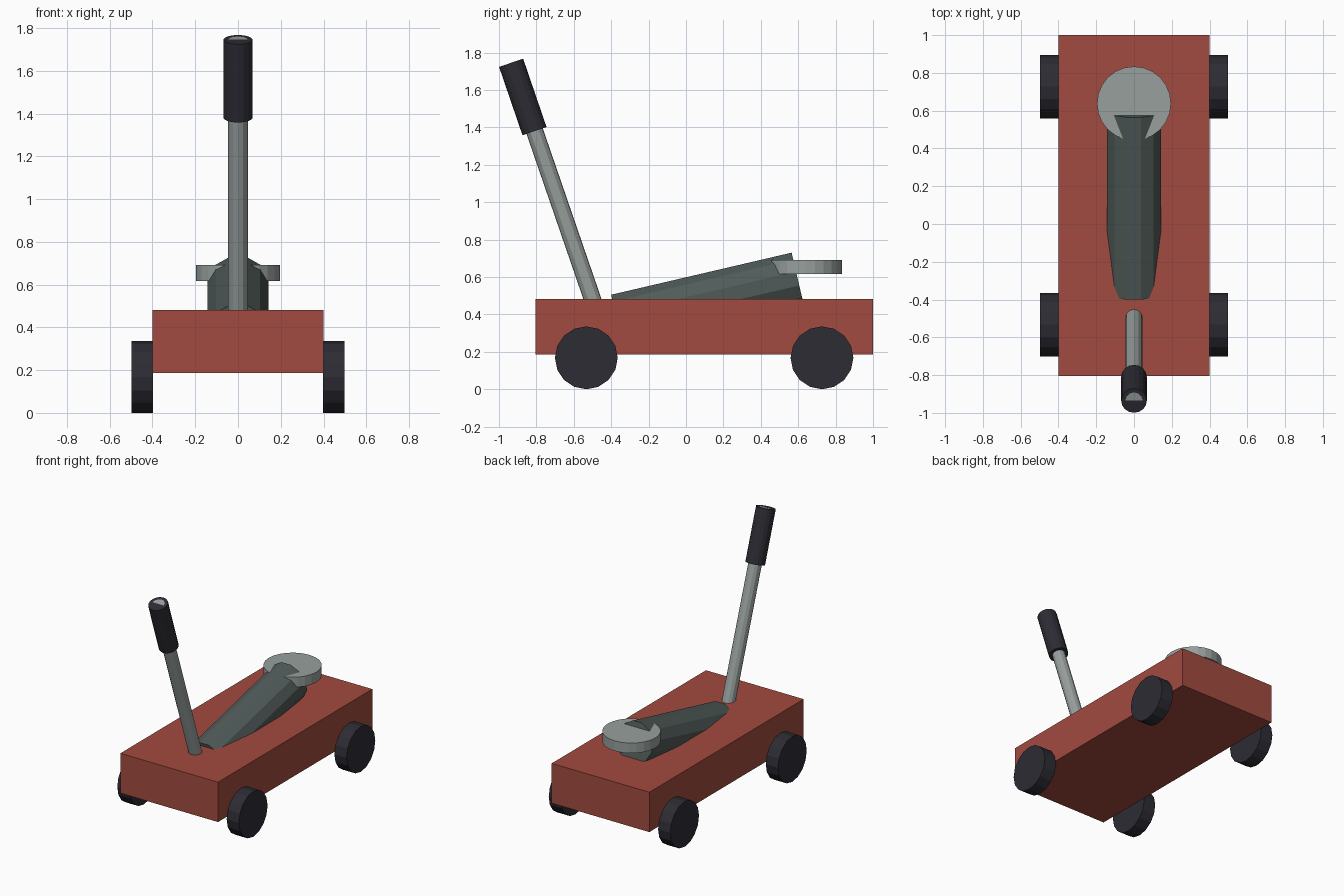
import bpy
import bmesh
from math import radians
from mathutils import Vector, Matrix

cube = bpy.data.objects.get("Cube")
if cube:
    bpy.data.objects.remove(cube, do_unlink=True)


def material(name, rgb):
    mat = bpy.data.materials.new(name)
    mat.use_nodes = True
    colour = (*rgb, 1)
    mat.diffuse_color = colour
    mat.node_tree.nodes["Principled BSDF"].inputs["Base Color"].default_value = colour
    return mat


red = material("red paint", (0.36, 0.07, 0.05))
steel = material("pale steel", (0.31, 0.35, 0.34))
iron = material("dark iron", (0.08, 0.105, 0.10))
rubber = material("black rubber", (0.026, 0.025, 0.034))


def finish(name, bm, mat):
    mesh = bpy.data.meshes.new(name)
    bm.to_mesh(mesh)
    bm.free()
    mesh.materials.append(mat)
    obj = bpy.data.objects.new(name, mesh)
    bpy.context.collection.objects.link(obj)
    return obj


def box(name, low, high, mat):
    low, high = Vector(low), Vector(high)
    bm = bmesh.new()
    bmesh.ops.create_cube(bm, size=1, matrix=Matrix.Translation((low + high) / 2)
                          @ Matrix.Diagonal((*(high - low), 1)))
    return finish(name, bm, mat)


def rod(name, start, end, radius, sides, mat, turn=0):
    """Flat-faced cylinder between two points."""
    start, end = Vector(start), Vector(end)
    axis = end - start
    spin = axis.to_track_quat("Z", "Y").to_matrix().to_4x4()
    bm = bmesh.new()
    bmesh.ops.create_cone(bm, cap_ends=True, segments=sides, radius1=radius,
                          radius2=radius, depth=axis.length,
                          matrix=Matrix.Translation((start + end) / 2) @ spin
                          @ Matrix.Rotation(radians(turn), 4, "Z"))
    return finish(name, bm, mat)


# Chassis
box("chassis", (-0.4, -0.805, 0.187), (0.4, 1, 0.482), red)

# Wheels
for side, s in (("left", 1), ("right", -1)):
    for place, y in (("front", -0.533), ("back", 0.727)):
        rod(f"{place}_{side}_wheel", (s * 0.398, y, 0.168), (s * 0.498, y, 0.168),
            0.168, 16, rubber)

# Lifting arm with a flat on top, and the saddle it carries
rod("lifting_arm", (0, -0.368, 0.367), (0, 0.597, 0.592), 0.147, 12, iron, turn=15)
rod("saddle", (0, 0.638, 0.617), (0, 0.638, 0.692), 0.196, 24, steel)

# Pump handle and grip, the rod end just showing through the grip's cap
rod("pump_handle", (0, -0.472, 0.40), (0, -0.935, 1.7455), 0.046, 12, steel)
rod("handle_grip", (0, -0.81, 1.38), (0, -0.935, 1.7455), 0.068, 16, rubber)
